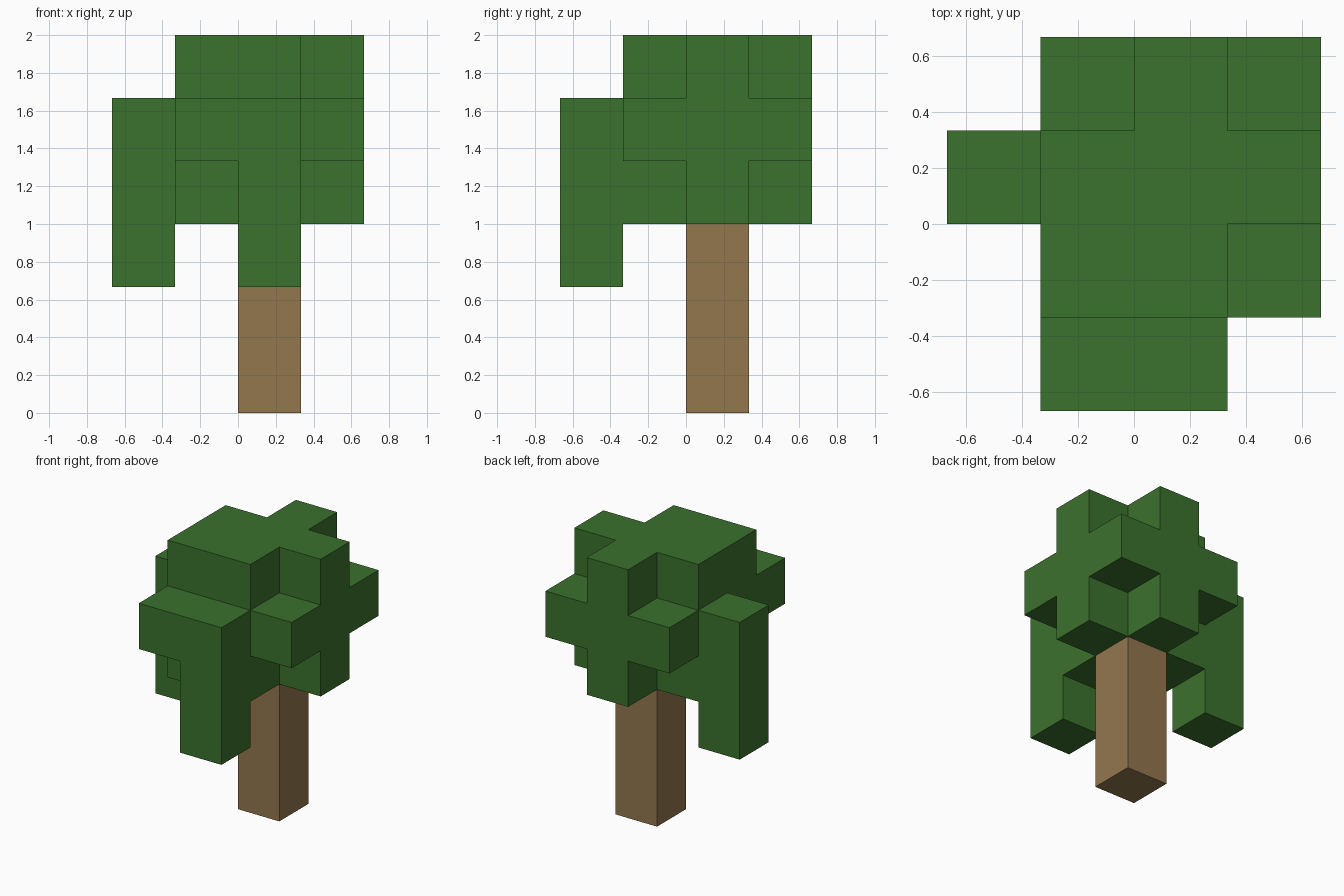
import bpy, bmesh
from mathutils import Vector
from itertools import product

cube = bpy.data.objects.get("Cube")
if cube:
    bpy.data.objects.remove(cube, do_unlink=True)

CELL = 1 / 3                                # edge of one block
ORIGIN = Vector((-2 * CELL, -2 * CELL, 0))  # corner of the block grid


def material(name, color):
    mat = bpy.data.materials.new(name)
    mat.use_nodes = True
    mat.diffuse_color = color
    mat.node_tree.nodes["Principled BSDF"].inputs["Base Color"].default_value = color
    return mat


def block_cells(x, y, z):
    """Cells of a box given inclusive (first, last) ranges per axis."""
    return set(product(*(range(a, b + 1) for a, b in (x, y, z))))


def block_object(name, cells, mat):
    """Outer skin of a set of grid cells, without inner walls."""
    bm = bmesh.new()
    for cell in cells:
        center = Vector(cell) + Vector((.5, .5, .5))
        for axis, sign in product(range(3), (-1, 1)):
            normal = Vector((0, 0, 0))
            normal[axis] = sign
            if tuple(int(c) for c in Vector(cell) + normal) in cells:
                continue
            u = Vector((0, 0, 0))
            u[(axis + 1) % 3] = .5
            v = normal.cross(u)
            mid = center + normal * .5
            corners = (mid - u - v, mid + u - v, mid + u + v, mid - u + v)
            bm.faces.new([bm.verts.new(ORIGIN + c * CELL) for c in corners])
    bmesh.ops.remove_doubles(bm, verts=bm.verts, dist=.001)
    mesh = bpy.data.meshes.new(name)
    bm.to_mesh(mesh)
    bm.free()
    mesh.materials.append(mat)
    obj = bpy.data.objects.new(name, mesh)
    bpy.context.collection.objects.link(obj)


leaf_green = material("leaf green", (.0437, .165, .026, 1))
bark_brown = material("bark brown", (.292, .185, .076, 1))

# Trunk
block_object("trunk", block_cells((2, 2), (2, 2), (0, 2)), bark_brown)

# Canopy: core, side columns, hanging branches and single leaf blocks
canopy = block_cells((1, 2), (1, 2), (3, 5))
canopy |= block_cells((3, 3), (2, 2), (3, 5))   # left column
canopy |= block_cells((2, 2), (3, 3), (3, 5))   # back column
canopy |= block_cells((2, 2), (0, 0), (2, 4))   # front hanging branch
canopy |= block_cells((0, 0), (2, 2), (2, 4))   # right hanging branch
canopy |= {(x, y, 4) for x, y in ((1, 0), (3, 1), (3, 3), (1, 3))}
block_object("canopy", canopy, leaf_green)
